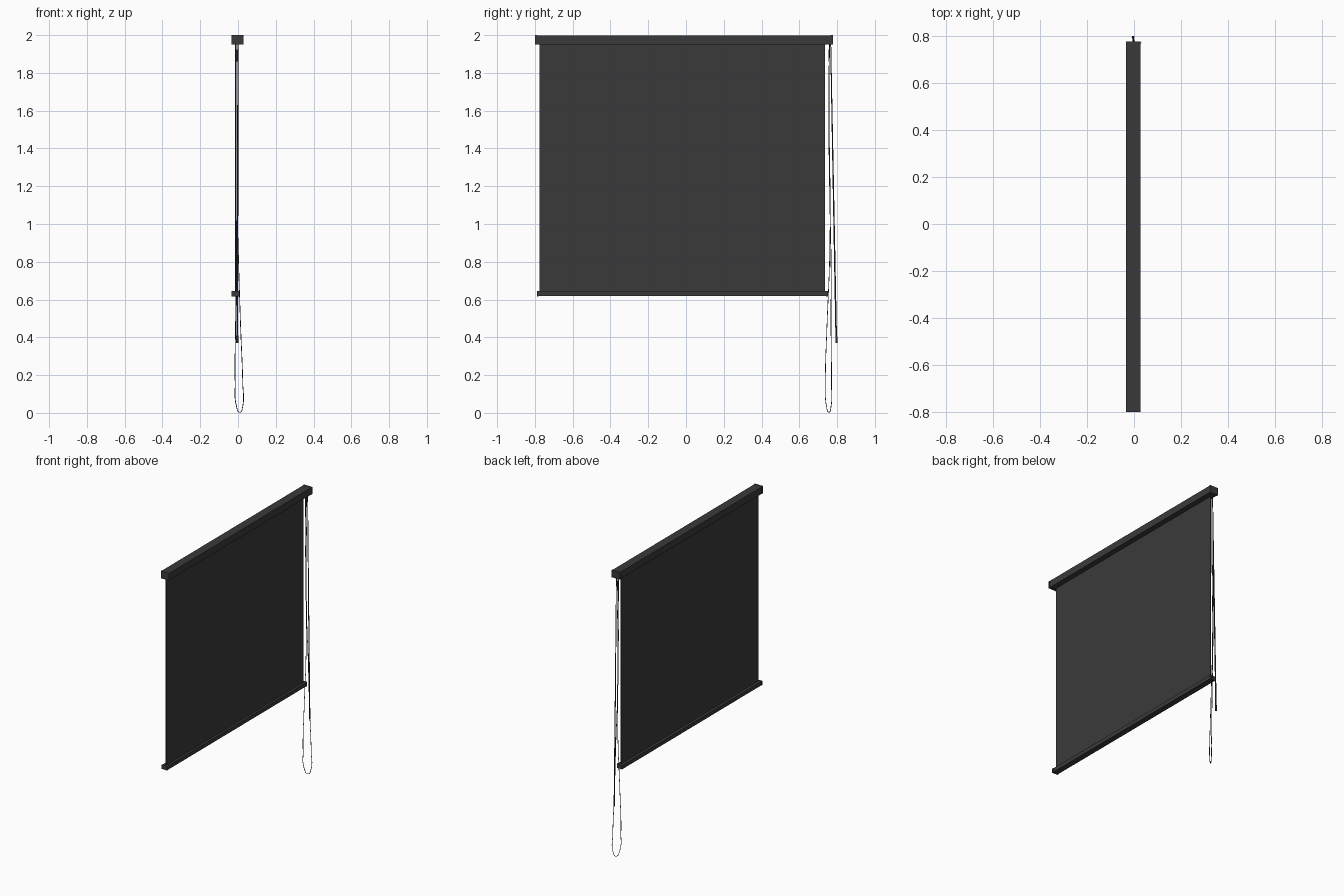
import bpy

if "Cube" in bpy.data.objects:
    bpy.data.objects.remove(bpy.data.objects["Cube"])

mat = bpy.data.materials.new("charcoal")
mat.diffuse_color = (0.042, 0.042, 0.042, 1)
mat.use_nodes = True
mat.node_tree.nodes["Principled BSDF"].inputs["Base Color"].default_value = mat.diffuse_color


def box(name, x, y, z):
    bpy.ops.mesh.primitive_cube_add(
        size=1, location=[(a + b) / 2 for a, b in (x, y, z)])
    ob = bpy.context.object
    ob.name = name
    ob.scale = [b - a for a, b in (x, y, z)]
    bpy.ops.object.transform_apply(location=False, rotation=False)
    ob.data.materials.append(mat)
    return ob


def cord(name, pts, radius, smooth=True, radii=None):
    cu = bpy.data.curves.new(name, 'CURVE')
    cu.dimensions = '3D'
    cu.bevel_depth = radius
    cu.bevel_resolution = 1
    cu.resolution_u = 8
    cu.use_fill_caps = True
    if smooth:
        sp = cu.splines.new('BEZIER')
        sp.bezier_points.add(len(pts) - 1)
        for bp, p in zip(sp.bezier_points, pts):
            bp.co = p
            bp.handle_left_type = bp.handle_right_type = 'AUTO'
    else:
        sp = cu.splines.new('POLY')
        sp.points.add(len(pts) - 1)
        for i, p in enumerate(pts):
            sp.points[i].co = (*p, 1)
            sp.points[i].radius = radii[i] if radii else 1
    cu.materials.append(mat)
    ob = bpy.data.objects.new(name, cu)
    bpy.context.collection.objects.link(ob)
    return ob


# Head rail with end caps
box("head_rail", (-0.034, 0.027), (-0.79, 0.766), (1.951, 1.999))
for name, y in (("left_end_cap", (-0.80, -0.79)), ("right_end_cap", (0.766, 0.778))):
    box(name, (-0.035, 0.028), y, (1.95, 2.0))

# Shade fabric and the weighted bottom rail
box("shade_fabric", (-0.015, -0.010), (-0.775, 0.735), (0.64, 1.955))
box("bottom_rail", (-0.034, 0.006), (-0.78, 0.742), (0.618, 0.645))
for name, y in (("bottom_cap_left", (-0.79, -0.78)), ("bottom_cap_right", (0.742, 0.752))):
    box(name, (-0.035, 0.007), y, (0.617, 0.646))

# Hanging control cord loop
cord("cord_loop", [
    (-0.010, 0.758, 1.955), (-0.010, 0.757, 1.6), (-0.009, 0.763, 1.1),
    (-0.008, 0.760, 0.8), (-0.013, 0.746, 0.45), (-0.015, 0.738, 0.16),
    (-0.009, 0.743, 0.04), (0.010, 0.757, 0.003), (0.025, 0.768, 0.035),
    (0.025, 0.770, 0.16), (0.014, 0.768, 0.45), (0.003, 0.768, 0.8),
    (-0.004, 0.762, 1.1), (-0.002, 0.756, 1.6), (0.0, 0.760, 1.955)], 0.002)
cord("cord_connector", [(-0.006, 0.757, 1.86), (-0.006, 0.759, 1.925)], 0.004, False)

# Tilt wand with a thicker grip at its lower end
cord("wand", [(0.0, 0.766, 1.955), (-0.002, 0.780, 1.2), (-0.004, 0.795, 0.41)],
     0.004, False, [0.7, 0.9, 1.1])
cord("wand_grip", [(-0.004, 0.795, 0.415), (-0.004, 0.796, 0.40), (-0.004, 0.796, 0.37)],
     0.006, False, [0.8, 1, 1])
